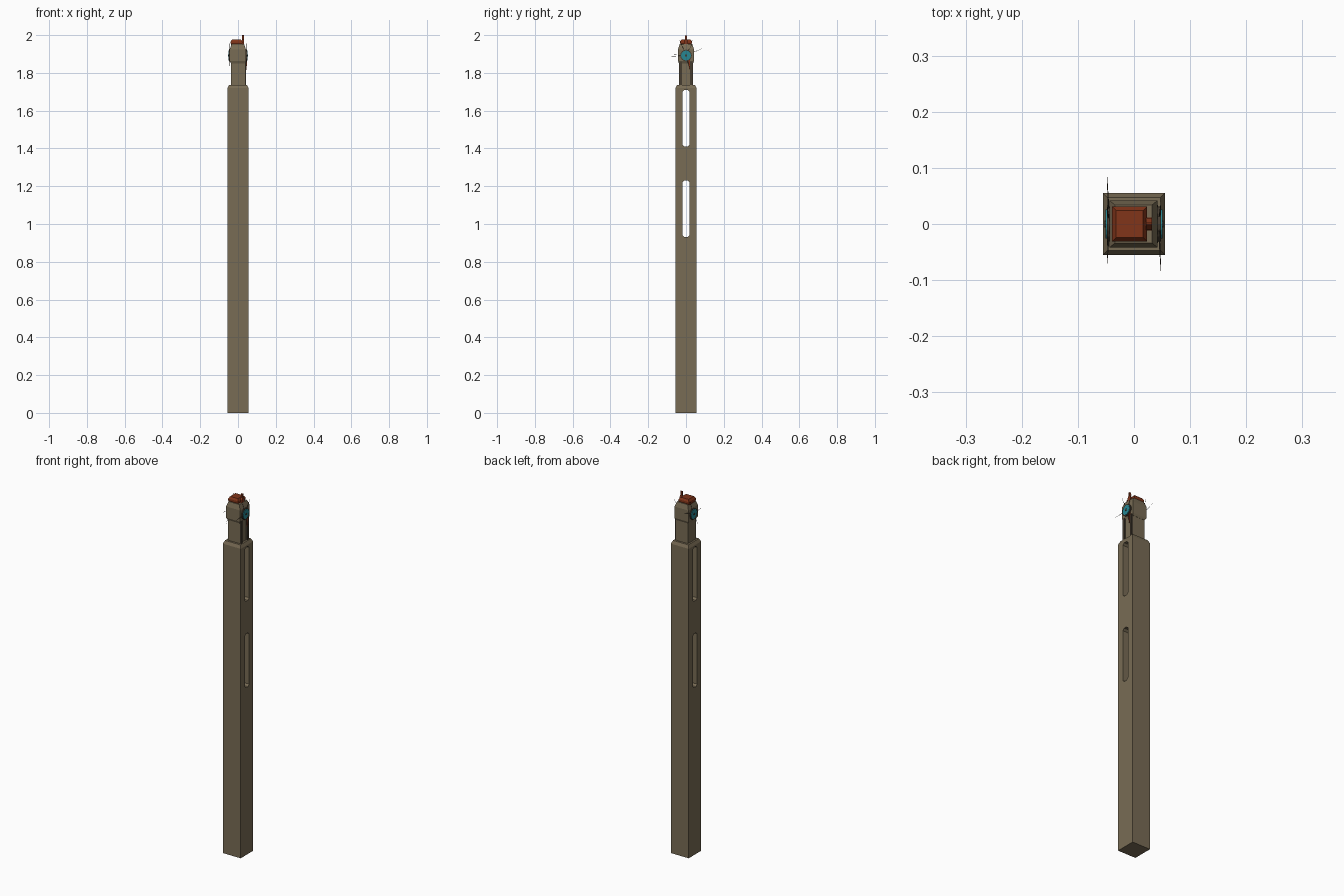
import bpy, bmesh, math
from mathutils import Vector

if "Cube" in bpy.data.objects:
    bpy.data.objects.remove(bpy.data.objects["Cube"])


def material(name, rgb):
    m = bpy.data.materials.new(name)
    m.diffuse_color = (*rgb, 1)
    m.use_nodes = True
    m.node_tree.nodes["Principled BSDF"].inputs["Base Color"].default_value = m.diffuse_color
    return m


WOOD = material("weathered_wood", (0.19, 0.15, 0.09))
DARK = material("dark_trim", (0.06, 0.045, 0.03))
RUST = material("rust_red", (0.22, 0.035, 0.01))
TEAL = material("teal", (0.02, 0.24, 0.29))


def finish(name, bm, mat):
    bmesh.ops.recalc_face_normals(bm, faces=bm.faces)
    me = bpy.data.meshes.new(name)
    bm.to_mesh(me)
    bm.free()
    ob = bpy.data.objects.new(name, me)
    bpy.context.collection.objects.link(ob)
    if mat:
        me.materials.append(mat)
    return ob


def stack(name, rings, mat):
    """Rectangular sections (x0, x1, y half, z) lofted upwards."""
    bm = bmesh.new()
    loops = [[bm.verts.new(p) for p in
              ((a, -h, z), (b, -h, z), (b, h, z), (a, h, z))]
             for a, b, h, z in rings]
    for lo, hi in zip(loops, loops[1:]):
        for i in range(4):
            j = (i + 1) % 4
            bm.faces.new((lo[i], lo[j], hi[j], hi[i]))
    bm.faces.new(loops[0][::-1])
    bm.faces.new(loops[-1])
    return finish(name, bm, mat)


def plate(name, outline, x0, x1, mat):
    """Outline of (y, z) points extruded along x."""
    bm = bmesh.new()
    face = bm.faces.new([bm.verts.new((x0, y, z)) for y, z in outline])
    ext = bmesh.ops.extrude_face_region(bm, geom=[face])["geom"]
    bmesh.ops.translate(bm, vec=(x1 - x0, 0, 0),
                        verts=[v for v in ext if isinstance(v, bmesh.types.BMVert)])
    return finish(name, bm, mat)


def circle(r, z, n=16):
    return [(r * math.cos(2 * math.pi * i / n), z + r * math.sin(2 * math.pi * i / n))
            for i in range(n)]


def needle(name, a, b, r, mat):
    a, b = Vector(a), Vector(b)
    bm = bmesh.new()
    bmesh.ops.create_cone(bm, cap_ends=True, segments=5, radius1=r, radius2=r * 0.3,
                          depth=(b - a).length)
    ob = finish(name, bm, mat)
    ob.location = (a + b) / 2
    ob.rotation_euler = (b - a).to_track_quat('Z', 'Y').to_euler()
    return ob


# square post with chamfered top
P = 0.055
post = stack("post", [(-P, P, P, 0), (-P, P, P, 1.72), (-0.047, 0.047, 0.047, 1.737)], WOOD)

# two slots cut right through the post
for k, zc in enumerate((1.08, 1.56)):
    w, h, c = 0.019, 0.15, 0.01
    slot = plate(f"slot_cutter_{k}",
                 [(-w, zc - h + c), (-w + c, zc - h), (w - c, zc - h), (w, zc - h + c),
                  (w, zc + h - c), (w - c, zc + h), (-w + c, zc + h), (-w, zc + h - c)],
                 -0.1, 0.1, None)
    slot.hide_render = True
    mod = post.modifiers.new("slot", 'BOOLEAN')
    mod.operation, mod.object, mod.solver = 'DIFFERENCE', slot, 'EXACT'
    bpy.context.view_layer.objects.active = post
    bpy.ops.object.modifier_apply(modifier="slot")
    bpy.data.objects.remove(slot)

# neck and head block
stack("neck", [(-0.037, 0.036, 0.036, 1.73), (-0.037, 0.036, 0.036, 1.86)], WOOD)
stack("head", [(-0.037, 0.036, 0.037, 1.85), (-0.044, 0.042, 0.042, 1.862),
               (-0.044, 0.042, 0.042, 1.925), (-0.034, 0.032, 0.034, 1.952)], WOOD)

# tapered cap
stack("cap", [(-0.035, 0.018, 0.027, 1.945), (-0.039, 0.023, 0.031, 1.957),
              (-0.039, 0.023, 0.031, 1.966), (-0.032, 0.016, 0.024, 1.977)], RUST)

# upright fin beside the cap
plate("fin", [(-0.012, 1.945), (0.012, 1.945), (0.011, 1.968), (0.004, 1.978),
              (0.004, 1.997), (0, 2.0), (-0.004, 1.997), (-0.004, 1.978),
              (-0.011, 1.968)], 0.021, 0.032, RUST)

# dark straps down the right side of the neck
for s, side in ((-1, "front"), (1, "back")):
    plate(f"{side}_strap", [(s * 0.021, 1.735), (s * 0.034, 1.735),
                            (s * 0.034, 1.86), (s * 0.021, 1.86)], 0.034, 0.043, DARK)
plate("red_tassel", [(0.012, 1.875), (0.022, 1.875), (0.021, 1.825), (0.016, 1.815)],
      0.041, 0.046, RUST)

# round teal discs with dark rims, and thin bristles, on both sides
Z = 1.892
bristles = {
    -1: [(0.084, 1.928), (-0.07, 1.9), (0.034, 1.975), (-0.038, 1.822)],
    1: [(-0.084, 1.887), (-0.034, 1.975), (0.038, 1.965), (0.02, 1.822)],
}
for s, side in ((-1, "left"), (1, "right")):
    plate(f"{side}_rim", circle(0.031, Z), s * 0.04, s * 0.048, DARK)
    plate(f"{side}_disc", circle(0.026, Z), s * 0.04, s * 0.051, TEAL)
    plate(f"{side}_pupil", circle(0.006, Z, 8), s * 0.045, s * 0.053, DARK)
    for i, (y, z) in enumerate(bristles[s]):
        d = Vector((0, y, z - Z)).normalized() * 0.024
        needle(f"{side}_bristle_{i}", (s * 0.045, d.y, Z + d.z), (s * 0.048, y, z),
               0.0015, DARK)
